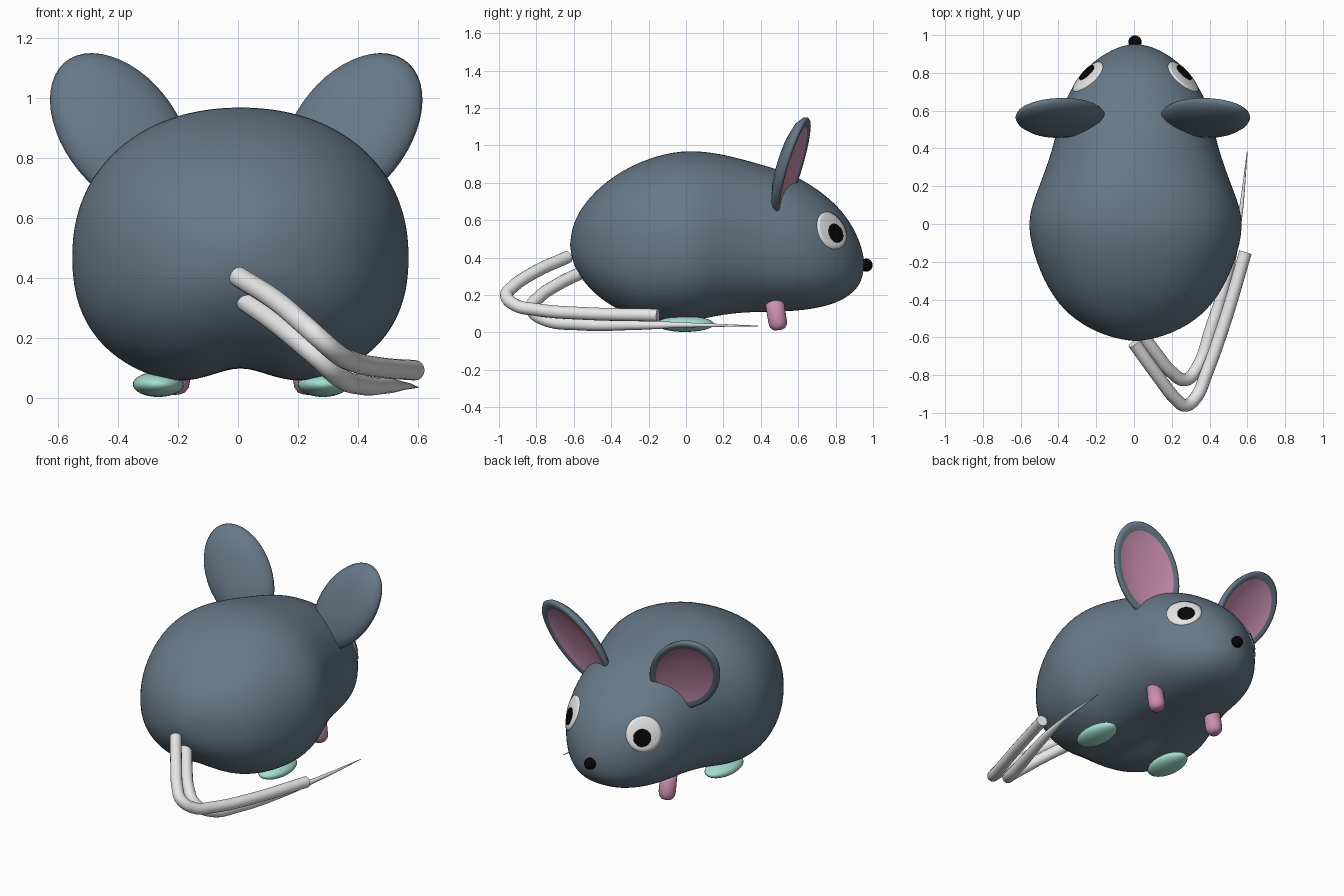
import bpy, bmesh, math
from mathutils import Vector, Matrix
from mathutils.bvhtree import BVHTree

if "Cube" in bpy.data.objects:
    bpy.data.objects.remove(bpy.data.objects["Cube"])


def mat(name, r, g, b):
    m = bpy.data.materials.new(name)
    m.diffuse_color = (r, g, b, 1)
    m.use_nodes = True
    m.node_tree.nodes["Principled BSDF"].inputs["Base Color"].default_value = m.diffuse_color
    return m


GREY = mat("slate grey", .135, .19, .245)
PINK = mat("pink", .60, .28, .43)
TEAL = mat("mint", .38, .75, .64)
WHITE = mat("white", .80, .80, .80)
BLACK = mat("black", .002, .002, .002)


def finish(name, bm, *mats):
    bmesh.ops.recalc_face_normals(bm, faces=bm.faces)
    me = bpy.data.meshes.new(name)
    bm.to_mesh(me)
    bm.free()
    for m in mats:
        me.materials.append(m)
    me.polygons.foreach_set("use_smooth", [True] * len(me.polygons))
    ob = bpy.data.objects.new(name, me)
    bpy.context.collection.objects.link(ob)
    return ob


def loft(bm, start, rings, end=None):
    """Skin closed rings of points, closing the ends with poles."""
    rows = [[bm.verts.new(p) for p in r] for r in rings]
    n = len(rows[0])
    for a, b in zip(rows, rows[1:]):
        for i in range(n):
            bm.faces.new((a[i], a[(i + 1) % n], b[(i + 1) % n], b[i]))
    for pole, row in ((start, rows[0]), (end, rows[-1])):
        if pole is not None:
            v = bm.verts.new(pole)
            for i in range(n):
                bm.faces.new((v, row[i], row[(i + 1) % n]))


# Body: rounded sections along y (y, half width, top, bottom, belly groove)
SECTIONS = [(-.605, .11, .575, .37, 0), (-.56, .24, .67, .285, 0),
            (-.46, .385, .785, .165, .01), (-.30, .49, .895, .06, .05),
            (-.10, .56, .965, .025, .085), (.05, .57, .975, .035, .075),
            (.20, .51, .955, .08, .03), (.40, .437, .90, .105, .005),
            (.55, .407, .855, .112, 0), (.68, .365, .785, .125, 0),
            (.80, .285, .69, .155, 0), (.88, .20, .59, .20, 0),
            (.935, .10, .475, .26, 0)]
rings = []
for y, hw, top, bot, groove in SECTIONS:
    ring = []
    mid = (top + bot) / 2 - .025 * hw / .57   # widest line sits a little low
    for i in range(36):
        c, s = math.cos(math.tau * i / 36), math.sin(math.tau * i / 36)
        power = 2.15 if s > 0 else 2.45
        k = (abs(c) ** power + abs(s) ** power) ** (-1 / power)
        x = hw * c * k
        z = mid + (top - mid if s > 0 else mid - bot) * s * k
        if s < 0:
            z += groove * math.exp(-(x / .12) ** 2)
        ring.append((x + .008, y, z))
    rings.append(ring)
bm = bmesh.new()
loft(bm, (.008, -.622, .47), rings, (.008, .957, .365))
body = finish("body", bm, GREY)
body.modifiers.new("smooth", 'SUBSURF').levels = 2
body.modifiers["smooth"].render_levels = 2
tree = BVHTree.FromObject(body, bpy.context.evaluated_depsgraph_get())


# Eyes: thin discs laid onto the head surface
def eye_disc(name, centre, normal, radius, lift, material):
    n = Vector(normal).normalized()
    u = n.cross(Vector((0, 0, 1))).normalized()
    v = u.cross(n)

    def drop(r, a, h):
        p = Vector(centre) + u * r * math.cos(a) + v * r * math.sin(a)
        hit = tree.ray_cast(p + n * .3, -n)[0]
        return (hit if hit else p) + n * h

    rs = [(radius * k / 6, lift) for k in range(1, 7)] + [(radius, -.005)]
    bm = bmesh.new()
    loft(bm, drop(0, 0, lift), [[drop(r, math.tau * i / 40, h) for i in range(40)]
                                for r, h in rs])
    finish(name, bm, material)


for s, side in ((-1, "left"), (1, "right")):
    nrm = (.62 * s, .68, .38)
    eye_disc(side + "_eye", (.008 + .26 * s, .785, .55), nrm, .105, .006, WHITE)
    eye_disc(side + "_pupil", (.008 + .262 * s, .805, .533), nrm, .052, .010, BLACK)

# Ears: shallow oval dishes facing forward and outward (radius factor, depth)
DISH = [(.3, -.062), (.6, -.053), (.85, -.033), (.97, -.010), (1, .008),
        (.97, .020), (.90, .021), (.81, .014), (.6, .002), (.3, -.006)]
for s, side in ((-1, "left"), (1, "right")):
    up = Vector((.57 * s, .19, .82)).normalized()
    out = Vector((.42 * s, 1, 0))
    nrm = (out - up * out.dot(up)).normalized()
    across = up.cross(nrm)
    c = Vector((.383 * s - .006, .562, .888))

    def ear_point(r, d, a=0):
        return c + across * .203 * r * math.cos(a) + up * .305 * r * math.sin(a) + nrm * d

    bm = bmesh.new()
    loft(bm, ear_point(0, -.064),
         [[ear_point(r, d, math.tau * i / 48) for i in range(48)] for r, d in DISH],
         ear_point(0, -.008))
    for f in bm.faces:
        q = f.calc_center_median() - c
        r = math.hypot(q.dot(across) / .203, q.dot(up) / .305)
        if r < .81 and q.dot(nrm) > -.02:
            f.material_index = 1
    finish(side + "_ear", bm, GREY, PINK)


# Nose and hind feet: scaled spheres
def ball(name, loc, size, material):
    bm = bmesh.new()
    m = Matrix.Translation(loc) @ Matrix.Diagonal((*size, 1))
    bmesh.ops.create_uvsphere(bm, u_segments=32, v_segments=16, radius=1, matrix=m)
    finish(name, bm, material)


ball("nose", (.005, .963, .36), (.035, .035, .035), BLACK)
for s, side in ((-1, "left"), (1, "right")):
    ball(side + "_hind_foot", (.009 + .275 * s, -.005, .045), (.085, .155, .042), TEAL)

# Front paws: short round-ended pegs
PEG = [(.05, .2), (.05, .045), (.046, .022), (.034, .006), (.018, 0)]
for s, side in ((-1, "left"), (1, "right")):
    base = Vector((.012 + .222 * s, .497, .013))
    tilt = Matrix.Rotation(math.radians(9), 3, 'X')
    bm = bmesh.new()
    loft(bm, base + tilt @ Vector((0, 0, .2)),
         [[base + tilt @ Vector((r * math.cos(math.tau * i / 24), r * math.sin(math.tau * i / 24), h))
           for i in range(24)] for r, h in PEG], base)
    finish(side + "_front_paw", bm, PINK)


# Tail: a thick blunt strand and a tapering strand (x, y, z, radius)
def tube(name, pts):
    cu = bpy.data.curves.new(name, 'CURVE')
    cu.dimensions = '3D'
    cu.bevel_depth = 1
    cu.bevel_resolution = 6
    cu.use_fill_caps = True
    sp = cu.splines.new('BEZIER')
    sp.resolution_u = 10
    sp.bezier_points.add(len(pts) - 1)
    for bp, (x, y, z, r) in zip(sp.bezier_points, pts):
        bp.co = (x, y, z)
        bp.radius = r
        bp.handle_left_type = bp.handle_right_type = 'AUTO'
    cu.materials.append(WHITE)
    ob = bpy.data.objects.new(name, cu)
    bpy.context.collection.objects.link(ob)
    bpy.ops.object.select_all(action='DESELECT')
    ob.select_set(True)
    bpy.context.view_layer.objects.active = ob
    bpy.ops.object.convert(target='MESH')
    bpy.ops.object.shade_smooth_by_angle(angle=math.radians(40))


tube("thick_tail_strand", [
    (0, -.63, .405, .034), (.13, -.81, .322, .034), (.22, -.925, .245, .034),
    (.27, -.960, .20, .034), (.33, -.915, .148, .034), (.38, -.80, .122, .034),
    (.47, -.55, .102, .034), (.59, -.15, .092, .034)])
tube("tapering_tail_strand", [
    (.02, -.55, .325, .034), (.12, -.69, .255, .034), (.20, -.785, .19, .034),
    (.27, -.825, .13, .034), (.33, -.77, .075, .034), (.41, -.55, .044, .034),
    (.50, -.25, .040, .026), (.555, 0, .040, .013), (.60, .385, .035, .002)])
